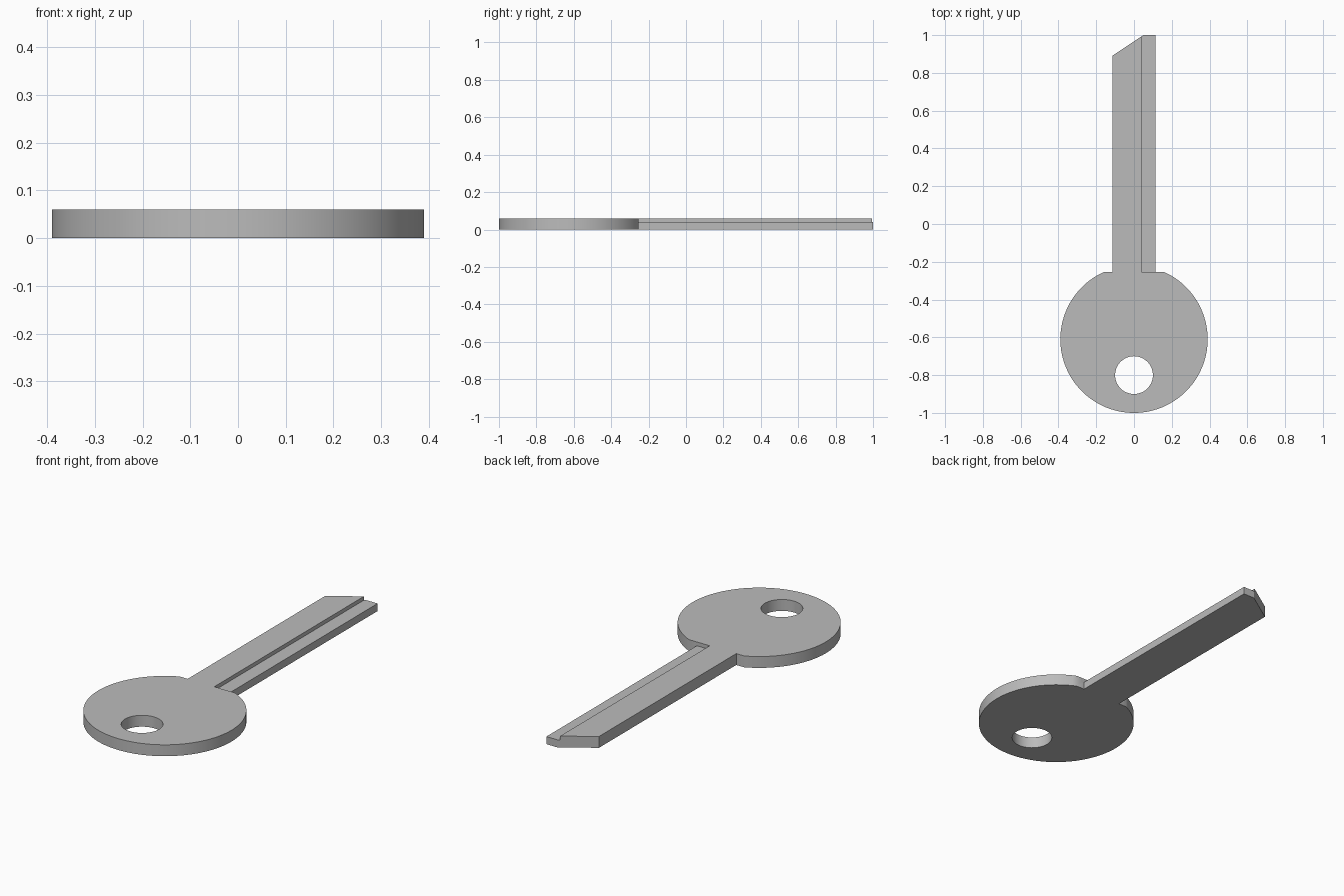
import bpy, bmesh
from math import sin, cos, asin, pi, radians

THICK = 0.06        # overall plate thickness
LEDGE = 0.04        # height of the lowered blade edge
SHOULDER = -0.255   # y where the head meets the blade
HEAD_Y, HEAD_R = -0.61, 0.39
HALF = 0.115        # half blade width

if "Cube" in bpy.data.objects:
    bpy.data.objects.remove(bpy.data.objects["Cube"], do_unlink=True)

steel = bpy.data.materials.new("grey steel")
steel.use_nodes = True
grey = (0.5, 0.5, 0.5, 1)
steel.diffuse_color = grey
steel.node_tree.nodes["Principled BSDF"].inputs["Base Color"].default_value = grey


def prism(name, outline, z0, z1):
    """Extrude a counter-clockwise xy outline from z0 to z1."""
    bm = bmesh.new()
    face = bm.faces.new([bm.verts.new((x, y, z0)) for x, y in outline])
    top = bmesh.ops.extrude_face_region(bm, geom=[face])["geom"]
    bmesh.ops.translate(bm, vec=(0, 0, z1 - z0),
                        verts=[v for v in top if isinstance(v, bmesh.types.BMVert)])
    bmesh.ops.recalc_face_normals(bm, faces=bm.faces)
    mesh = bpy.data.meshes.new(name)
    bm.to_mesh(mesh)
    bm.free()
    mesh.materials.append(steel)
    obj = bpy.data.objects.new(name, mesh)
    bpy.context.collection.objects.link(obj)
    return obj


def arc(cx, cy, r, start, end, steps):
    return [(cx + r * cos(start + (end - start) * i / steps),
             cy + r * sin(start + (end - start) * i / steps)) for i in range(steps + 1)]


# Key blank: round head with flat shoulders, blade with slanted tip
a = asin((SHOULDER - HEAD_Y) / HEAD_R)
head = arc(0, HEAD_Y, HEAD_R, pi - a, 2 * pi + a, 96)
blade = [(HALF, SHOULDER), (HALF, 1), (0.05, 1), (-HALF, 0.89), (-HALF, SHOULDER)]
key = prism("key_blank", head + blade, 0, THICK)

# Cutters: ring hole and the lowered strip along the blade's left edge
hole = prism("hole_cutter", arc(0, -0.8, 0.1, 0, 2 * pi, 64)[:-1], -0.1, 0.2)
strip = prism("ledge_cutter", [(0.04, SHOULDER), (0.13, SHOULDER), (0.13, 1.1), (0.04, 1.1)],
              LEDGE, 0.2)

bpy.ops.object.select_all(action="DESELECT")
key.select_set(True)
bpy.context.view_layer.objects.active = key
for cutter in (hole, strip):
    mod = key.modifiers.new(cutter.name, "BOOLEAN")
    mod.operation, mod.solver, mod.object = "DIFFERENCE", "EXACT", cutter
    bpy.ops.object.modifier_apply(modifier=mod.name)
    bpy.data.objects.remove(cutter, do_unlink=True)

bpy.ops.object.shade_smooth_by_angle(angle=radians(30))
